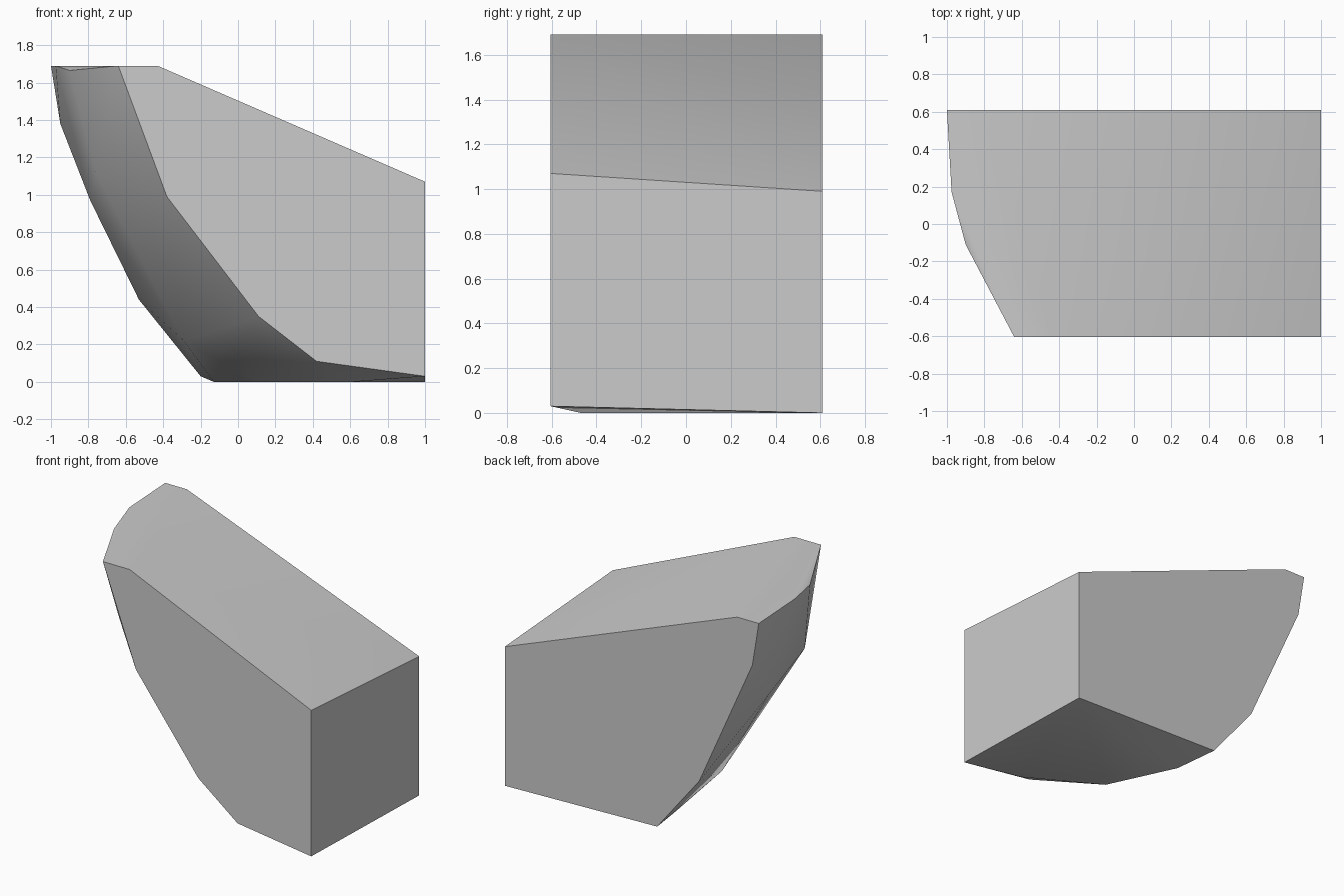
import bpy
import bmesh

if "Cube" in bpy.data.objects:
    bpy.data.objects.remove(bpy.data.objects["Cube"], do_unlink=True)

# Plain grey stone
grey = bpy.data.materials.new("stone grey")
grey.use_nodes = True
colour = (0.6, 0.6, 0.6, 1)
grey.diffuse_color = colour
grey.node_tree.nodes["Principled BSDF"].inputs["Base Color"].default_value = colour

# Flat cut sides as (x, z) profiles
FRONT, BACK = -0.605, 0.61
front_profile = [(-0.64, 1.69), (-0.43, 1.69), (1, 1.07), (1, 0.03),
                 (0.42, 0.11), (0.11, 0.35), (-0.38, 0.99)]
back_profile = [(-1, 1.69), (-0.83, 1.69), (1, 0.99), (1, 0),
                (-0.2, 0.03), (-0.53, 0.44), (-0.95, 1.38)]

# Corners of the bulging side between the cuts: rim, flank, underside
bulge = [(-0.975, 0.17, 1.69), (-0.9, -0.11, 1.665),
         (-0.76, -0.25, 1.12), (-0.79, 0.2, 0.97),
         (-0.52, -0.11, 0.67), (-0.29, 0.01, 0.22),
         (-0.13, 0.31, 0), (0.1, -0.18, 0), (0.61, -0.47, 0)]

points = [(x, FRONT, z) for x, z in front_profile]
points += [(x, BACK, z) for x, z in back_profile] + bulge

# Wrap the corners in one convex solid
bm = bmesh.new()
for p in points:
    bm.verts.new(p)
hull = bmesh.ops.convex_hull(bm, input=bm.verts[:])
loose = {g for g in hull["geom_interior"] + hull["geom_unused"]
         if isinstance(g, bmesh.types.BMVert)}
bmesh.ops.delete(bm, geom=list(loose), context="VERTS")
bmesh.ops.dissolve_limit(bm, angle_limit=0.01, verts=bm.verts[:], edges=bm.edges[:])
bmesh.ops.recalc_face_normals(bm, faces=bm.faces[:])

mesh = bpy.data.meshes.new("rock_chunk")
bm.to_mesh(mesh)
bm.free()
mesh.materials.append(grey)
rock = bpy.data.objects.new("rock_chunk", mesh)
bpy.context.collection.objects.link(rock)

# Soft bulge, crisp cuts
bpy.ops.object.select_all(action="DESELECT")
rock.select_set(True)
bpy.context.view_layer.objects.active = rock
bpy.ops.object.shade_smooth_by_angle(angle=0.6)
